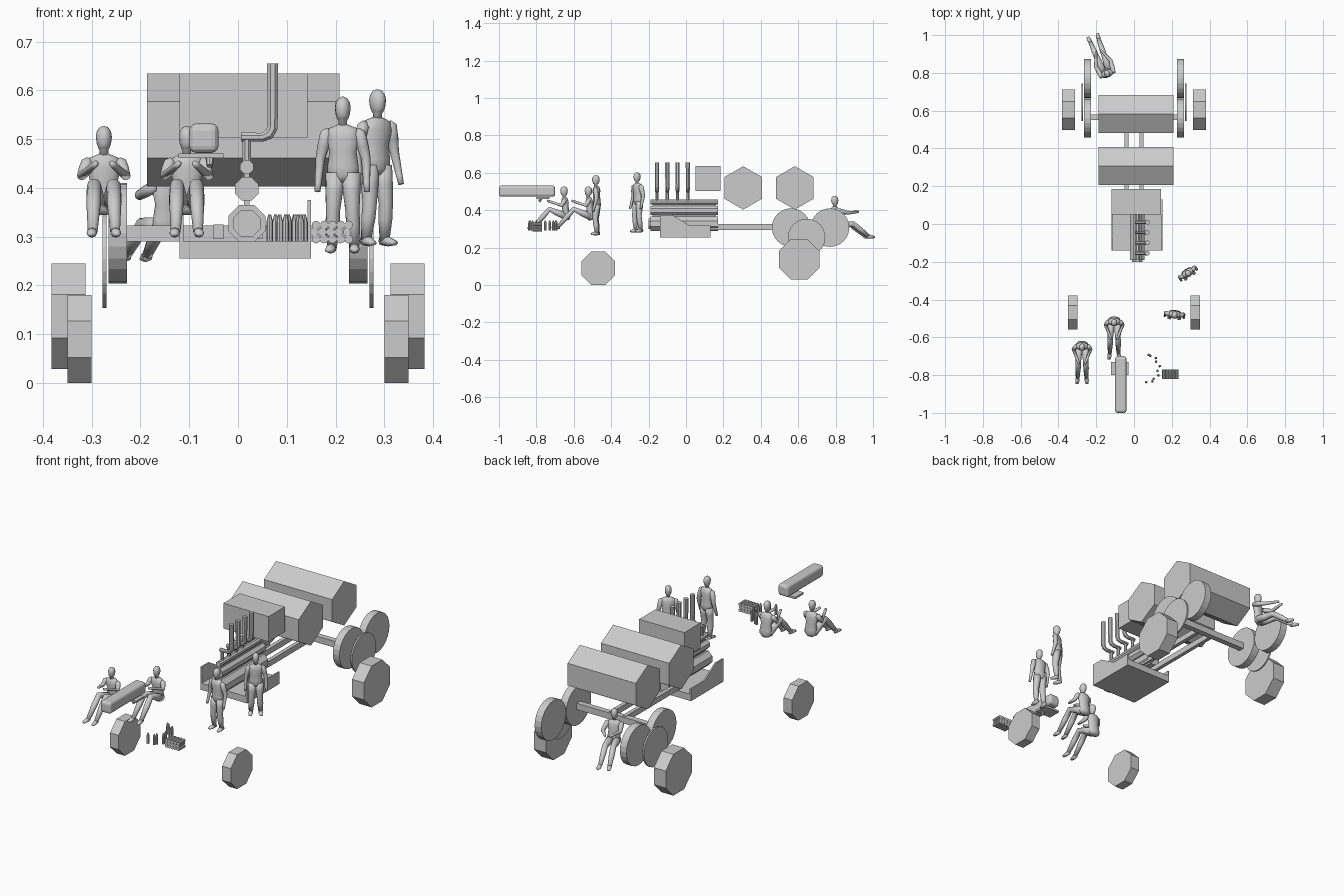
import bpy, bmesh
from math import sin, cos, pi
from mathutils import Vector, Matrix

if "Cube" in bpy.data.objects:
    bpy.data.objects.remove(bpy.data.objects["Cube"])


def finish(name, bm, smooth=False, mat=None):
    bmesh.ops.recalc_face_normals(bm, faces=bm.faces)
    me = bpy.data.meshes.new(name)
    bm.to_mesh(me)
    bm.free()
    ob = bpy.data.objects.new(name, me)
    bpy.context.collection.objects.link(ob)
    if mat:
        ob.matrix_world = mat
    for p in me.polygons:
        p.use_smooth = smooth
    return ob


def box(name, lo, hi):
    bm = bmesh.new()
    bmesh.ops.create_cube(bm, size=1)
    lo, hi = Vector(lo), Vector(hi)
    for v in bm.verts:
        v.co = (lo + hi) / 2 + v.co * (hi - lo)
    return finish(name, bm)


def add_loft(bm, pts, radii, sides, phase=0.0, ref=(1, 0, 0)):
    """Capped tube through pts; a radius may be a number or a (wide, deep) pair."""
    pts, rings = [Vector(p) for p in pts], []
    for i, p in enumerate(pts):
        t = Vector((0, 0, 0))
        if i > 0:
            t += (p - pts[i - 1]).normalized()
        if i < len(pts) - 1:
            t += (pts[i + 1] - p).normalized()
        t.normalize()
        s = Vector(ref)
        s = (s - t * s.dot(t)).normalized()
        u = t.cross(s)
        a, b = radii[i] if isinstance(radii[i], tuple) else (radii[i], radii[i])
        rings.append([bm.verts.new(p + s * a * cos(phase + 2 * pi * k / sides)
                                   + u * b * sin(phase + 2 * pi * k / sides))
                      for k in range(sides)])
    for r0, r1 in zip(rings, rings[1:]):
        for k in range(sides):
            n = (k + 1) % sides
            bm.faces.new((r0[k], r0[n], r1[n], r1[k]))
    bm.faces.new(rings[0])
    bm.faces.new(rings[-1])


def loft(name, pts, radii, sides, phase=0.0, ref=(0, 0, 1)):
    bm = bmesh.new()
    add_loft(bm, pts, radii, sides, phase, ref)
    return finish(name, bm)


def cyl_x(name, x0, x1, y, z, r, sides, phase=0.0):
    return loft(name, [(x0, y, z), (x1, y, z)], [r, r], sides, phase)


OCT = pi / 8

# wheels and track rollers on both sides
for s, side in ((-1, "left"), (1, "right")):
    cyl_x("front_wheel_" + side, s * .30, s * .35, -.469, .09, .0974, 8, OCT)
    cyl_x("rear_wheel_" + side, s * .313, s * .382, .605, .137, .117, 8, OCT)
    cyl_x("roller_front_" + side, s * .228, s * .266, .562, .307, .103, 24)
    cyl_x("roller_rear_" + side, s * .228, s * .266, .77, .307, .103, 24)
    cyl_x("roller_cover_" + side, s * .270, s * .278, .645, .254, .10, 24)
    box("frame_rail_" + side, (s * .04 - .01, .10, .295), (s * .04 + .01, .57, .325))
box("axle", (-.23, .55, .29), (.23, .58, .323))

# hexagonal tanks and square tank
for y, n in ((.306, "front"), (.582, "rear")):
    cyl_x("hex_tank_" + n, -.187, .208, y, .519, .116, 6)
box("square_tank", (-.12, .05, .503), (.142, .185, .635))

# engine tray with shaped side plates
box("tray_floor", (-.12, -.14, .255), (.15, .13, .29))
for x, n in ((-.12, "left"), (.142, "right")):
    bm = bmesh.new()
    prof = [(-.14, .255), (.13, .255), (.13, .318), (.02, .318), (-.075, .375), (-.14, .375)]
    f = bm.faces.new([bm.verts.new((x, y, z)) for y, z in prof])
    g = bmesh.ops.extrude_face_region(bm, geom=[f])
    for v in g["geom"]:
        if isinstance(v, bmesh.types.BMVert):
            v.co.x += .008
    finish("tray_side_" + n, bm)

# engine: stacked octagonal bodies
for n, z, r in (("crankcase", .327, .041), ("cylinder_bank", .398, .026), ("manifold", .443, .015)):
    loft(n, [(.018, -.19, z), (.018, -.19, z), (.018, .17, z)][1:], [r, r], 8, OCT)
loft("crankcase_cap", [(.018, -.2, .327), (.018, -.19, .327)], [.03, .03], 8, OCT)
box("engine_web", (.012, -.18, .36), (.024, .16, .44))

# exhaust pipes
for i in range(4):
    y = -.155 + i * .055
    loft("exhaust_%d" % i, [(.018, y, .44), (.018, y, .505)], [.009, .009], 8, OCT, (1, 0, 0))
    loft("exhaust_pipe_%d" % i,
         [(.006, y, .504), (.05, y, .504), (.064, y, .510), (.071, y, .524), (.071, y, .655)],
         [.010, .010, .0115, .0115, .0125], 8, OCT, (0, 1, 0))

# gun barrel with grip
barrel = box("gun_barrel", (-.10, -1, .472), (-.04, -.70, .532))
bev = barrel.modifiers.new("round", "BEVEL")
bev.width, bev.segments = .014, 3
box("gun_plate", (-.122, -.80, .461), (-.03, -.73, .471))
loft("gun_grip", [(-.058, -.775, .462), (-.058, -.785, .445)], [.008, .007], 8)

# standing shells in an arc
for i in range(10):
    a = -pi * .5 + pi * i / 9
    x, y = .065 + .06 * cos(a) + .012 * (i % 2), -.765 + .072 * sin(a)
    loft("standing_shell_%d" % i, [(x, y, .29), (x, y, .33), (x, y, .345)],
         [.007, .007, .003], 8, 0, (1, 0, 0))
# stacked shells
for row in range(3):
    for k in range(5):
        x, z = .160 + k * .0168 - (row % 2) * .004, .295 + row * .0145
        loft("stacked_shell_%d_%d" % (row, k), [(x, -.82, z), (x, -.77, z)], [.0088, .0088], 10)


# people: joints are (y, z) in a body frame that faces -y
def person(name, loc, rot, hip, neck, knee, foot, elbow, hand, ex=.047, hx=.05):
    bm = bmesh.new()
    h, n = Vector((0, *hip)), Vector((0, *neck))

    def along(t):
        return h.lerp(n, t)
    add_loft(bm, [along(t) for t in (-.18, -.05, .15, .45, .75, .92, 1)],
             [(.018, .014), (.033, .021), (.032, .020), (.028, .018), (.036, .021),
              (.030, .016), (.010, .010)], 14)
    add_loft(bm, [n + Vector((0, -.002, z)) for z in (-.01, .008, .011, .02, .034, .046, .054, .057)],
             [.009, .009, (.011, .014), (.0145, .018), (.0165, .020), (.0145, .018), (.009, .011), .002], 12)
    for s in (-1, 1):
        hp, kn, ft = [Vector((s * x, *p)) for x, p in ((.016, hip), (.020, knee), (.023, foot))]
        add_loft(bm, [hp, hp.lerp(kn, .5), kn, kn.lerp(ft, .4), ft],
                 [.020, .018, .0145, .0145, .010], 10)
        toe = ft + Vector((s * .004, -.032, -.005))
        add_loft(bm, [ft + Vector((0, .010, 0)), ft.lerp(toe, .4), toe],
                 [(.009, .010), (.011, .010), (.008, .005)], 8)
        sh = n + Vector((s * .034, 0, -.018))
        el, hd = Vector((s * ex, *elbow)), Vector((s * hx, *hand))
        add_loft(bm, [sh + Vector((-s * .004, 0, .009)), sh, sh.lerp(el, .5), el, hd,
                      hd + (hd - el).normalized() * .018],
                 [.005, .013, .0125, .010, .007, .006], 10, 0, (1, .3, 0))
    finish(name, bm, True, Matrix.Translation(loc) @ Matrix.Rotation(rot, 4, "Z"))


stand = dict(hip=(.004, .165), neck=(0, .265), knee=(-.003, .088), foot=(.006, .012),
             elbow=(.006, .195), hand=(-.008, .145))
sit = dict(hip=(0, .075), neck=(-.01, .18), knee=(-.09, .115), foot=(-.175, .02),
           elbow=(-.025, .135), hand=(-.085, .155), ex=.045, hx=.022)
recline = dict(hip=(0, .08), neck=(.01, .18), knee=(-.09, .085), foot=(-.178, .02),
               elbow=(-.05, .145), hand=(-.105, .15), ex=.042, hx=.02)
person("standing_crew_front", (.215, -.48, .265), -.1, **stand)
person("standing_crew_rear", (.285, -.26, .28), .6, **stand)
person("seated_crew_left", (-.275, -.64, .29), 0, **sit)
person("seated_gunner", (-.105, -.51, .29), 0, **sit)
person("reclining_crew", (-.145, .803, .24), pi + .365, **recline)
